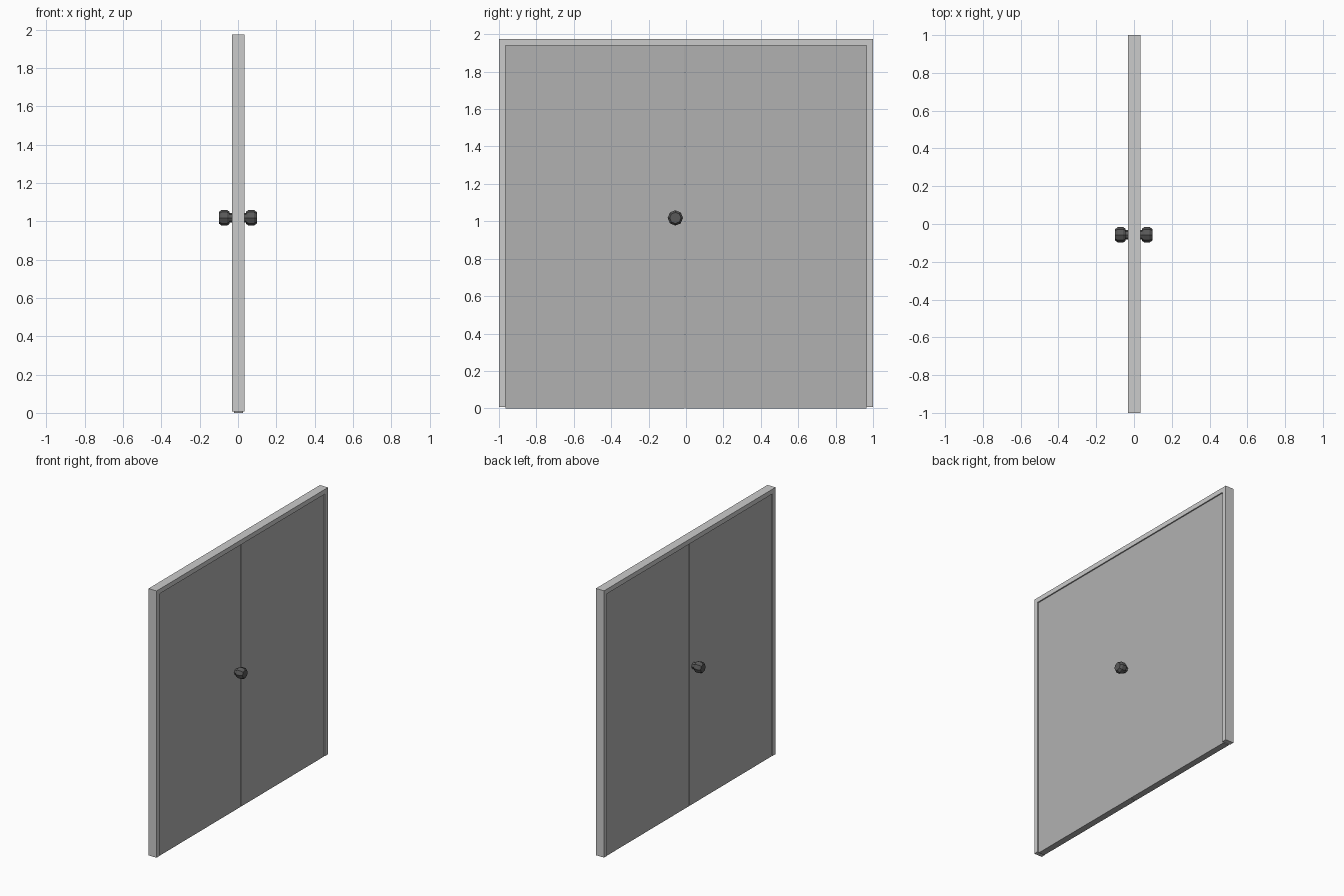
import bpy, bmesh, math

if "Cube" in bpy.data.objects:
    bpy.data.objects.remove(bpy.data.objects["Cube"])


def material(name, v):
    m = bpy.data.materials.new(name)
    m.diffuse_color = (v, v, v, 1)
    m.use_nodes = True
    m.node_tree.nodes["Principled BSDF"].inputs["Base Color"].default_value = m.diffuse_color
    return m


frame_grey = material("light grey", 0.60)
door_grey = material("mid grey", 0.44)
knob_grey = material("dark grey", 0.10)


def finish(name, bm, mat):
    bmesh.ops.recalc_face_normals(bm, faces=bm.faces)
    me = bpy.data.meshes.new(name)
    bm.to_mesh(me)
    bm.free()
    me.materials.append(mat)
    ob = bpy.data.objects.new(name, me)
    bpy.context.collection.objects.link(ob)
    return ob


def prism(name, outline, x0, x1, mat):
    """Extrude a (y, z) outline along x."""
    bm = bmesh.new()
    f = bm.faces.new([bm.verts.new((x0, y, z)) for y, z in outline])
    r = bmesh.ops.extrude_face_region(bm, geom=[f])
    for v in r["geom"]:
        if isinstance(v, bmesh.types.BMVert):
            v.co.x = x1
    return finish(name, bm, mat)


# Door frame: one arch outline, two jambs and a lintel
W, IN, TOP, IN_TOP, BASE = 1.0, 0.965, 1.975, 1.94, 0.006
prism("door_frame",
      [(-W, BASE), (-W, TOP), (W, TOP), (W, BASE),
       (IN, BASE), (IN, IN_TOP), (-IN, IN_TOP), (-IN, BASE)],
      -0.031, 0.035, frame_grey)

# Two door leaves with a narrow gap between them
for name, y0, y1 in (("door_leaf_left", -IN, -0.008), ("door_leaf_right", -0.003, IN)):
    prism(name, [(y0, 0), (y0, IN_TOP), (y1, IN_TOP), (y1, 0)],
          -0.022, 0.026, door_grey)


# Octagonal knobs, one on each side of the left leaf
def knob(name, side, x_shift):
    profile = [(0.015, 0.024), (0.043, 0.024), (0.043, 0.033), (0.056, 0.041),
               (0.083, 0.041), (0.098, 0.030)]
    bm = bmesh.new()
    n = 8
    rings = []
    for x, r in profile:
        rings.append([bm.verts.new((side * x + x_shift,
                                    -0.057 + r * math.cos(2 * math.pi * i / n),
                                    1.018 + r * math.sin(2 * math.pi * i / n)))
                      for i in range(n)])
    for a, b in zip(rings, rings[1:]):
        for i in range(n):
            j = (i + 1) % n
            bm.faces.new((a[i], a[j], b[j], b[i]))
    bm.faces.new(rings[0])
    bm.faces.new(rings[-1])
    finish(name, bm, knob_grey)


knob("door_knob_right_side", 1, 0)
knob("door_knob_left_side", -1, -0.002)
